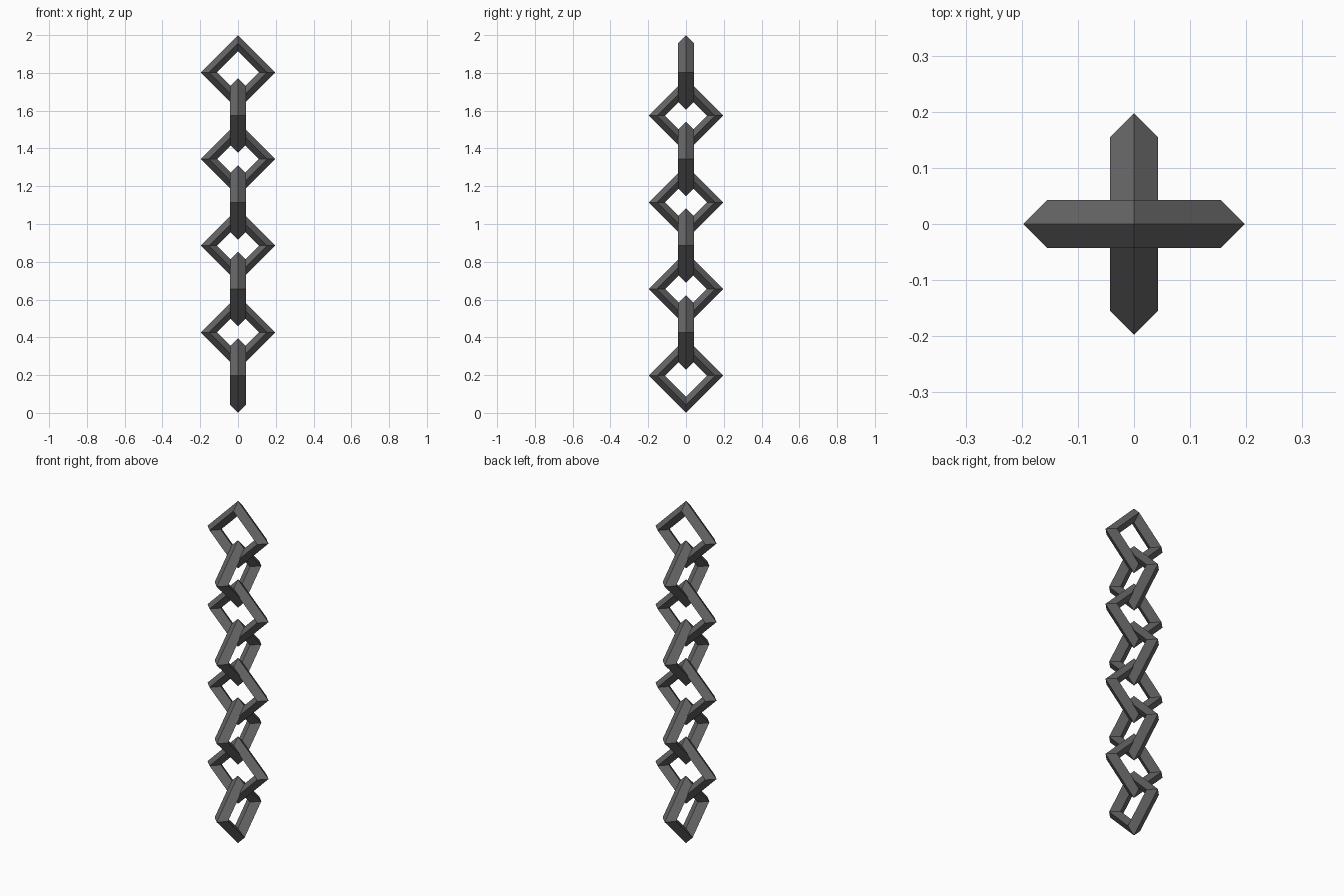
import bpy
from math import pi

if "Cube" in bpy.data.objects:
    bpy.data.objects.remove(bpy.data.objects["Cube"])

COUNT = 8
MAJOR, MINOR = 0.154, 0.043      # ring radius, bar radius
OUTER = MAJOR + MINOR
STEP = (2 - 2 * OUTER) / (COUNT - 1)

# dark iron
iron = bpy.data.materials.new("dark_iron")
iron.diffuse_color = (0.13, 0.13, 0.13, 1)
iron.use_nodes = True
iron.node_tree.nodes["Principled BSDF"].inputs["Base Color"].default_value = iron.diffuse_color


def link(index):
    """Square ring with a diamond section; every other one is turned 90 degrees."""
    turn = pi / 2 if index % 2 == 0 else 0
    bpy.ops.mesh.primitive_torus_add(
        major_segments=4, minor_segments=4,
        major_radius=MAJOR, minor_radius=MINOR,
        location=(0, 0, OUTER + index * STEP),
        rotation=(pi / 2, 0, turn))
    ob = bpy.context.object
    ob.name = f"chain_link_{index + 1}"
    ob.data.materials.append(iron)
    bpy.ops.object.shade_flat()


# chain, bottom to top
for i in range(COUNT):
    link(i)
